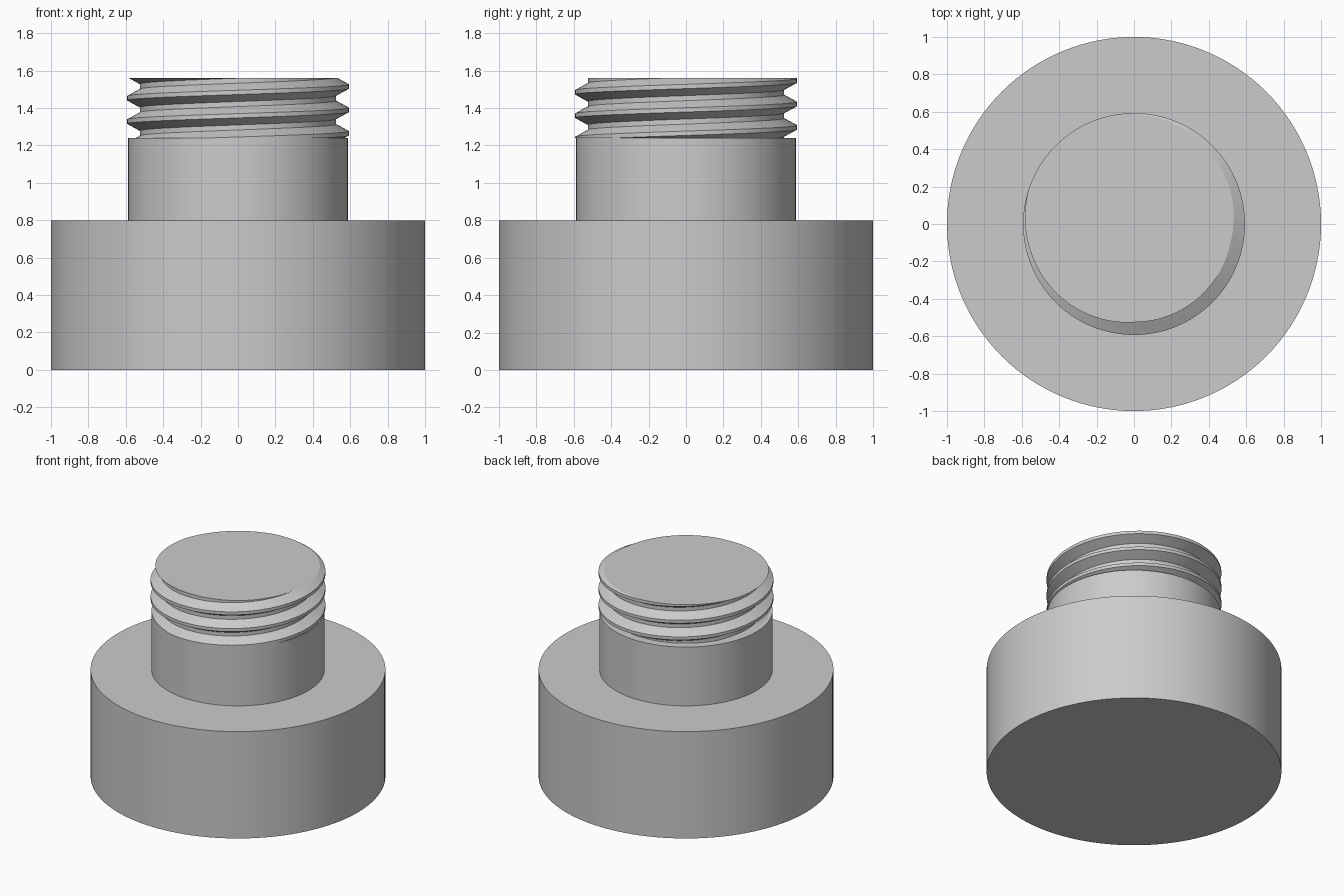
import bpy, bmesh, math

if "Cube" in bpy.data.objects:
    bpy.data.objects.remove(bpy.data.objects["Cube"])

SEGS = 128
PITCH = 0.125
ROOT_R, CREST_R = 0.525, 0.593
Z_LOW, Z_TOP = 1.24, 1.56
CREST_Z = 1.39            # crest height at angle zero
CREST_HALF, ROOT_START = 0.0115, 0.049

grey = bpy.data.materials.new("plain grey")
grey.diffuse_color = (0.6, 0.6, 0.6, 1)
grey.use_nodes = True
grey.node_tree.nodes["Principled BSDF"].inputs["Base Color"].default_value = grey.diffuse_color


def finish(obj, angle):
    obj.data.materials.append(grey)
    bpy.ops.object.select_all(action='DESELECT')
    obj.select_set(True)
    bpy.context.view_layer.objects.active = obj
    bpy.ops.object.shade_smooth_by_angle(angle=math.radians(angle))


def cylinder(name, radius, z0, z1):
    bpy.ops.mesh.primitive_cylinder_add(vertices=SEGS, radius=radius, depth=z1 - z0,
                                        location=(0, 0, (z0 + z1) / 2))
    obj = bpy.context.object
    obj.name = name
    finish(obj, 30)


def thread_radius(angle, z):
    """Trapezoid thread profile measured from the nearest crest."""
    d = (z - CREST_Z) / PITCH - angle / math.tau
    d = abs(d - round(d)) * PITCH
    t = (d - CREST_HALF) / (ROOT_START - CREST_HALF)
    return CREST_R + (ROOT_R - CREST_R) * min(1, max(0, t))


def threaded_end():
    bm = bmesh.new()
    corners = (-ROOT_START, -CREST_HALF, CREST_HALF, ROOT_START)
    columns = []
    for j in range(SEGS + 1):
        a = math.tau * j / SEGS
        col = []
        # profile corners climb with the angle and are trimmed flat at both ends
        for turn in range(-4, 4):
            for c in corners:
                z = CREST_Z + PITCH * (turn + a / math.tau) + c
                z = min(Z_TOP, max(Z_LOW, z))
                r = thread_radius(a, z)
                col.append(bm.verts.new((r * math.cos(a), r * math.sin(a), z)))
        columns.append(col)
    for left, right in zip(columns, columns[1:]):
        for i in range(len(left) - 1):
            bm.faces.new((left[i], right[i], right[i + 1], left[i + 1]))
    bmesh.ops.remove_doubles(bm, verts=bm.verts, dist=1e-5)
    # flat end caps
    bmesh.ops.holes_fill(bm, edges=[e for e in bm.edges if e.is_boundary], sides=0)
    bmesh.ops.recalc_face_normals(bm, faces=bm.faces)
    mesh = bpy.data.meshes.new("threaded_end")
    bm.to_mesh(mesh)
    bm.free()
    obj = bpy.data.objects.new("threaded_end", mesh)
    bpy.context.collection.objects.link(obj)
    finish(obj, 20)


cylinder("base", 1.0, 0.0, 0.8)
cylinder("neck", 0.587, 0.8, Z_LOW)
threaded_end()
